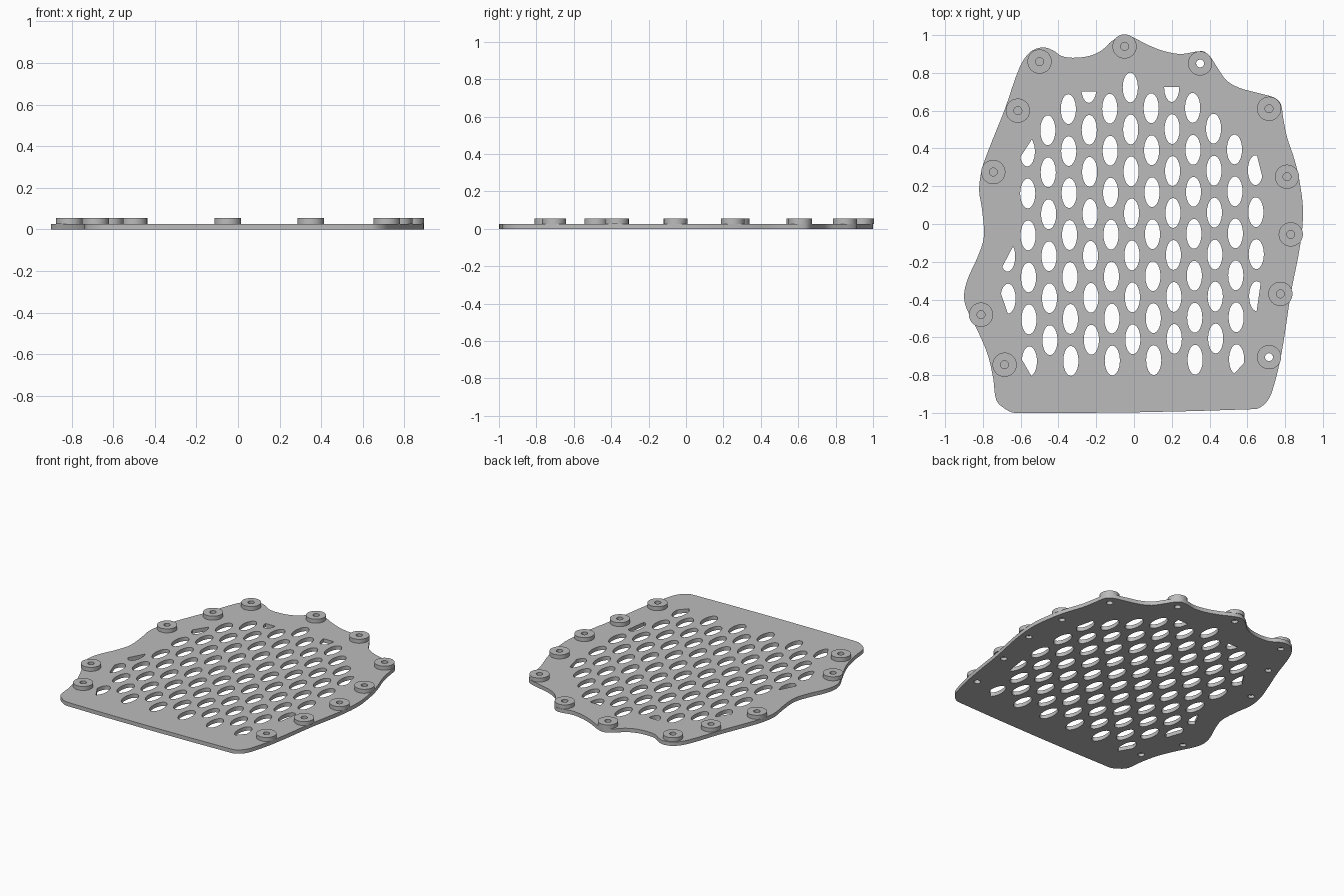
import bpy
import bmesh
from math import sin, cos, pi, radians
from mathutils import Vector, Matrix
from mathutils.geometry import interpolate_bezier

cube = bpy.data.objects.get("Cube")
if cube:
    bpy.data.objects.remove(cube, do_unlink=True)

PLATE_TOP = 0.027
BOSS_TOP = 0.055
BOSS_RADIUS = 0.064
SCREW_RADIUS = 0.021

# Plate outline, clockwise from the top bump
OUTLINE = [
    (-.045, 1), (.08, .945), (.16, .915), (.25, .9), (.36, .915), (.4, .89),
    (.44, .83), (.49, .76), (.56, .72), (.67, .69), (.74, .67), (.775, .64),
    (.79, .56), (.81, .46), (.85, .34), (.875, .235), (.895, .07), (.88, -.11),
    (.83, -.37), (.78, -.69), (.73, -.89), (.695, -.95), (.64, -.98),
    (-.63, -1), (-.695, -.97), (-.73, -.93), (-.745, -.82), (-.775, -.69),
    (-.83, -.56), (-.885, -.45), (-.9, -.38), (-.88, -.29), (-.83, -.18),
    (-.795, -.07), (-.805, .08), (-.82, .18), (-.805, .29), (-.765, .405),
    (-.685, .605), (-.605, .83), (-.55, .91), (-.485, .935), (-.43, .92),
    (-.385, .89), (-.325, .88), (-.235, .89), (-.17, .92), (-.115, .97),
]

# Boss centres; the flagged ones are drilled right through
BOSSES = [
    (-.5, .86, False), (-.05, .94, False), (.35, .85, True), (.715, .61, False),
    (.81, .25, False), (.83, -.055, False), (.775, -.37, False),
    (.715, -.705, True), (-.685, -.745, False), (-.81, -.48, False),
    (-.745, .275, False), (-.615, .6, False),
]

# First and last column of each row of slots, from the bottom row up
ROW_START = -7
ROW_SPANS = [(-5, 5), (-4, 4), (-5, 5), (-6, 6), (-5, 5), (-6, 6), (-5, 5),
             (-4, 6), (-5, 5), (-4, 6), (-5, 5), (-4, 4), (-3, 3), (-2, 2)]

# Slots trimmed near the border: (row, column) -> (cut direction, cut distance)
TRIMS = {
    (6, -2): (90, -.02), (6, 2): (90, 0), (3, -5): (147, .015),
    (-2, -6): (152, 0), (-4, -6): (199, .027), (2, 6): (14, .027),
    (-4, 6): (-8, .011), (-7, -5): (210, .03), (-7, 5): (-42, .042),
}


def smooth_loop(points, steps):
    """Closed smooth curve through the points."""
    pts = [Vector((x, y, 0)) for x, y in points]
    count = len(pts)
    tangents = [(pts[(i + 1) % count] - pts[i - 1]).normalized() for i in range(count)]
    loop = []
    for i, start in enumerate(pts):
        j = (i + 1) % count
        reach = (pts[j] - start).length / 3
        curve = interpolate_bezier(start, start + tangents[i] * reach,
                                   pts[j] - tangents[j] * reach, pts[j], steps + 1)
        loop.extend(curve[:-1])
    return loop


def ellipse(centre, half_width, half_height, sides):
    angles = [2 * pi * i / sides for i in range(sides)]
    return [centre + Vector((half_width * cos(a), half_height * sin(a), 0)) for a in angles]


def add_prism(bm, loop, bottom, top, cut=None):
    """Extrude a flat loop, optionally trimmed by a plane (point, normal)."""
    part = bmesh.new()
    part.faces.new([part.verts.new((p.x, p.y, bottom)) for p in loop])
    if cut:
        geometry = part.verts[:] + part.edges[:] + part.faces[:]
        bmesh.ops.bisect_plane(part, geom=geometry, plane_co=cut[0],
                               plane_no=cut[1], clear_outer=True)
    raised = bmesh.ops.extrude_face_region(part, geom=part.faces[:])["geom"]
    verts = [v for v in raised if isinstance(v, bmesh.types.BMVert)]
    bmesh.ops.translate(part, verts=verts, vec=(0, 0, top - bottom))
    bmesh.ops.recalc_face_normals(part, faces=part.faces[:])
    scratch = bpy.data.meshes.new("scratch")
    part.to_mesh(scratch)
    part.free()
    bm.from_mesh(scratch)
    bpy.data.meshes.remove(scratch)


def make_object(name, bm, material):
    mesh = bpy.data.meshes.new(name)
    bm.to_mesh(mesh)
    bm.free()
    mesh.materials.append(material)
    obj = bpy.data.objects.new(name, mesh)
    bpy.context.collection.objects.link(obj)
    return obj


def activate(obj):
    bpy.ops.object.select_all(action="DESELECT")
    obj.select_set(True)
    bpy.context.view_layer.objects.active = obj


grey = bpy.data.materials.new("plain_grey")
grey.use_nodes = True
colour = (0.5, 0.5, 0.5, 1)
grey.diffuse_color = colour
grey.node_tree.nodes["Principled BSDF"].inputs["Base Color"].default_value = colour

# Plate
bm = bmesh.new()
add_prism(bm, smooth_loop(OUTLINE, 4), 0, PLATE_TOP)
plate = make_object("plate", bm, grey)

# Staggered slots, on a grid turned very slightly
bm = bmesh.new()
turn = Matrix.Rotation(0.01, 3, "Z")
origin = Vector((-.013, .056, 0))
for index, (first, last) in enumerate(ROW_SPANS):
    row = ROW_START + index
    for column in range(first, last + 1, 2):
        centre = origin + turn @ Vector((column * .1097, row * .1111, 0))
        cut = None
        if (row, column) in TRIMS:
            angle, distance = TRIMS[row, column]
            normal = Vector((cos(radians(angle)), sin(radians(angle)), 0))
            cut = (centre + normal * distance, normal)
        add_prism(bm, ellipse(centre, .04, .079, 32), -.02, BOSS_TOP, cut)

# Screw holes, blind from below unless drilled through
for x, y, through in BOSSES:
    depth = BOSS_TOP if through else PLATE_TOP - .006
    add_prism(bm, ellipse(Vector((x, y, 0)), SCREW_RADIUS, SCREW_RADIUS, 24), -.02, depth)
cutter = make_object("hole_cutter", bm, grey)
cutter.hide_render = True

boolean = plate.modifiers.new("holes", "BOOLEAN")
boolean.operation = "DIFFERENCE"
boolean.solver = "EXACT"
boolean.object = cutter
activate(plate)
bpy.ops.object.modifier_apply(modifier=boolean.name)
bpy.data.objects.remove(cutter, do_unlink=True)
bpy.ops.object.shade_smooth_by_angle(angle=radians(30))

# Ring bosses around the border
for number, (x, y, through) in enumerate(BOSSES, start=1):
    bm = bmesh.new()
    base = PLATE_TOP - .001
    corners = [(SCREW_RADIUS, base), (BOSS_RADIUS, base),
               (BOSS_RADIUS, BOSS_TOP), (SCREW_RADIUS, BOSS_TOP)]
    verts = [bm.verts.new((r, 0, z)) for r, z in corners]
    edges = [bm.edges.new((verts[i - 1], verts[i])) for i in range(len(verts))]
    bmesh.ops.spin(bm, geom=verts + edges, cent=(0, 0, 0), axis=(0, 0, 1),
                   angle=2 * pi, steps=48, use_merge=True)
    bmesh.ops.remove_doubles(bm, verts=bm.verts[:], dist=.0001)
    bmesh.ops.recalc_face_normals(bm, faces=bm.faces[:])
    boss = make_object(f"boss_{number}", bm, grey)
    boss.location = (x, y, 0)
    activate(boss)
    bpy.ops.object.shade_smooth_by_angle(angle=radians(30))
